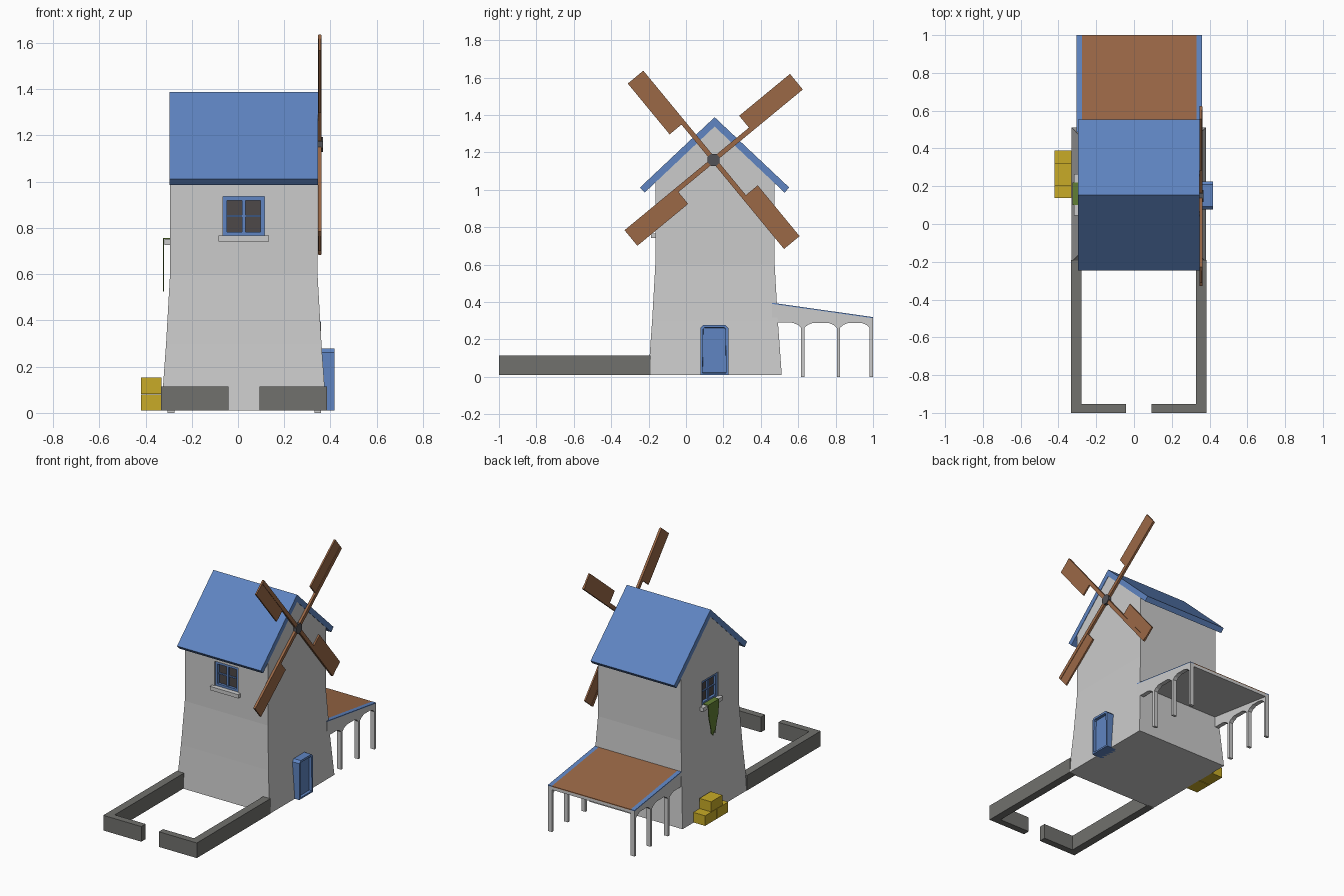
import bpy, bmesh, math
from mathutils import Matrix, Vector

if "Cube" in bpy.data.objects:
    bpy.data.objects.remove(bpy.data.objects["Cube"])

CX, CY = 0.025, 0.155          # centre of the tower


def material(name, rgb):
    m = bpy.data.materials.new(name)
    m.diffuse_color = (*rgb, 1)
    m.use_nodes = True
    m.node_tree.nodes["Principled BSDF"].inputs["Base Color"].default_value = m.diffuse_color
    return m


PLASTER = material("pale_plaster", (0.60, 0.60, 0.60))
BLUE = material("blue_paint", (0.115, 0.235, 0.54))
WOOD = material("brown_wood", (0.33, 0.14, 0.062))
STONE = material("grey_stone", (0.165, 0.165, 0.155))
GLASS = material("dark_glass", (0.075, 0.065, 0.065))
IRON = material("dark_iron", (0.085, 0.085, 0.095))
STRAW = material("yellow_straw", (0.58, 0.41, 0.02))
CLOTH = material("green_cloth", (0.12, 0.21, 0.035))


def finish(name, bm, mat, matrix=None):
    if matrix is not None:
        bm.transform(matrix)
    bmesh.ops.recalc_face_normals(bm, faces=bm.faces)
    me = bpy.data.meshes.new(name)
    bm.to_mesh(me)
    bm.free()
    me.materials.append(mat)
    ob = bpy.data.objects.new(name, me)
    bpy.context.collection.objects.link(ob)
    return ob


def boxes(name, spans, mat, matrix=None):
    """One object from several (x0, x1, y0, y1, z0, z1) boxes."""
    bm = bmesh.new()
    for x0, x1, y0, y1, z0, z1 in spans:
        mid = Matrix.Translation(((x0 + x1) / 2, (y0 + y1) / 2, (z0 + z1) / 2))
        bmesh.ops.create_cube(bm, size=1, matrix=mid @ Matrix.Diagonal((x1 - x0, y1 - y0, z1 - z0, 1)))
    return finish(name, bm, mat, matrix)


def prism_bm(points, x0, x1):
    """Extrude a (y, z) outline along x."""
    bm = bmesh.new()
    a = [bm.verts.new((x0, y, z)) for y, z in points]
    b = [bm.verts.new((x1, y, z)) for y, z in points]
    bm.faces.new(a)
    bm.faces.new(b)
    for i in range(len(a)):
        j = (i + 1) % len(a)
        bm.faces.new((a[i], a[j], b[j], b[i]))
    bmesh.ops.recalc_face_normals(bm, faces=bm.faces)
    return bm


def prism(name, points, x0, x1, mat, matrix=None):
    return finish(name, prism_bm(points, x0, x1), mat, matrix)


# Tower: flared base, straight upper storey, gable top
bm = bmesh.new()
rings = []
for half, z in ((0.357, 0.01), (0.336, 0.3), (0.319, 0.6), (0.319, 1.05)):
    rings.append([bm.verts.new((CX + sx * half, CY + sy * half, z))
                  for sx, sy in ((-1, -1), (1, -1), (1, 1), (-1, 1))])
ridge = [bm.verts.new((CX + s * 0.319, CY - 0.002, 1.36)) for s in (-1, 1)]
bm.faces.new(rings[0])
for lo, hi in zip(rings, rings[1:]):
    for i in range(4):
        j = (i + 1) % 4
        bm.faces.new((lo[i], lo[j], hi[j], hi[i]))
t = rings[-1]
bm.faces.new((t[0], t[1], ridge[1], ridge[0]))
bm.faces.new((t[2], t[3], ridge[0], ridge[1]))
bm.faces.new((t[1], t[2], ridge[1]))
bm.faces.new((t[3], t[0], ridge[0]))
tower = finish("tower", bm, PLASTER)

# Main roof: folded slab
prism("main_roof", [(-0.246, 1.012), (0.153, 1.388), (0.552, 1.012), (0.527, 0.985),
                    (0.153, 1.338), (-0.221, 0.985)], CX - 0.321, CX + 0.322, BLUE)


# Windows: recess, frame with glazing bars, panes and sill (local front is -y)
def window(side, matrix):
    w, h, f, g = 0.09, 0.086, 0.018, 0.007
    cutter = boxes(side + "_window_cutter", [(-w, w, -0.05, 0.035, -h, h)], PLASTER, matrix)
    cutter.hide_render = True
    cutter.display_type = 'WIRE'
    cutter.hide_viewport = False
    mod = tower.modifiers.new(side + "_recess", 'BOOLEAN')
    mod.operation, mod.solver, mod.object = 'DIFFERENCE', 'EXACT', cutter
    boxes(side + "_window_panes", [(-w + f, w - f, 0.026, 0.034, -h + f, h - f)], GLASS, matrix)
    boxes(side + "_window_frame", [
        (-w, -w + f, 0.008, 0.035, -h, h), (w - f, w, 0.008, 0.035, -h, h),
        (-w + f, w - f, 0.008, 0.035, -h, -h + f), (-w + f, w - f, 0.008, 0.035, h - f, h),
        (-g, g, 0.014, 0.03, -h + f, h - f),
        (-w + f, w - f, 0.018, 0.03, -g * 0.6, g * 0.6)], BLUE, matrix)
    boxes(side + "_window_sill", [(-0.109, 0.109, -0.024, 0.02, -h - 0.024, -h + 0.002)], PLASTER, matrix)


window("front", Matrix.Translation((CX, CY - 0.319, 0.851)))
window("left", Matrix.Translation((CX - 0.319, CY, 0.836)) @ Matrix.Rotation(-math.pi / 2, 4, 'Z'))

# Cloth hanging over the left sill
prism("hanging_cloth", [(0.10, 0.754), (0.22, 0.754), (0.212, 0.66), (0.195, 0.60), (0.185, 0.545),
                        (0.165, 0.525), (0.15, 0.56), (0.142, 0.535), (0.128, 0.60), (0.108, 0.66)],
      -0.325, -0.320, CLOTH)
boxes("cloth_fold", [(-0.325, -0.285, 0.10, 0.22, 0.752, 0.757)], CLOTH)

# Door: chamfered block with a sunken panel
bm = prism_bm([(0.077, 0.01), (0.226, 0.01), (0.226, 0.262), (0.210, 0.278),
               (0.093, 0.278), (0.077, 0.262)], 0.33, 0.417)
front = [f for f in bm.faces if f.normal.x > 0.9]
bmesh.ops.inset_individual(bm, faces=front, thickness=0.016)
bmesh.ops.inset_individual(bm, faces=front, thickness=0.001, depth=-0.02)
finish("door", bm, BLUE)

# Sails: four arms, each with a board on one side, and an octagonal hub
hub = Vector((0, 0.148, 1.16))
for k in range(4):
    place = Matrix.Translation(hub) @ Matrix.Rotation(math.radians(39.5 + 90 * k), 4, 'X')
    boxes(f"sail_arm_{k + 1}", [(0.346, 0.362, 0, 0.605, -0.013, 0.013)], WOOD, place)
    boxes(f"sail_board_{k + 1}", [(0.348, 0.359, 0.255, 0.607, -0.013, 0.095)], WOOD, place)
prism("sail_hub", [(0.035 * math.cos(math.radians(22.5 + 45 * i)), 0.035 * math.sin(math.radians(22.5 + 45 * i)))
                   for i in range(8)], 0.343, 0.367, IRON, Matrix.Translation(hub))

# Yard wall with a gap at the front
for side, s in (("left", -1), ("right", 1)):
    outer, inner, gap = CX + s * 0.359, CX + s * 0.304, CX + s * 0.067
    prism_pts = [(outer, -0.19), (outer, -1.0), (gap, -1.0), (gap, -0.953), (inner, -0.953), (inner, -0.19)]
    bm = bmesh.new()
    face = bm.faces.new([bm.verts.new((x, y, 0.01)) for x, y in prism_pts])
    top = bmesh.ops.extrude_face_region(bm, geom=[face], use_keep_orig=True)["geom"]
    bmesh.ops.translate(bm, vec=(0, 0, 0.105), verts=[v for v in top if isinstance(v, bmesh.types.BMVert)])
    finish(side + "_yard_wall", bm, STONE)

# Lean-to: arcaded sides with posts, sloping slab, brown deck and blue edge strips


def slope(y, lift=0.0):
    return 0.387 - (y - 0.48) * 0.142 + lift


outline = [(0.46, 0.29)]
for p in (0.625, 0.815, 0.991):
    a, b = p - 0.009, p + 0.009
    outline += [(a - 0.045, 0.289), (a - 0.016, 0.277), (a, 0.262), (a, 0), (b, 0)]
    if p < 0.9:
        outline += [(b, 0.262), (b + 0.016, 0.277), (b + 0.045, 0.289)]
outline += [(1.0, slope(1.0)), (0.46, slope(0.46))]


def sheet(lo, hi):
    return [(0.46, slope(0.46, lo)), (1.0, slope(1.0, lo)), (1.0, slope(1.0, hi)), (0.46, slope(0.46, hi))]


for side, x0, x1 in (("left", -0.305, -0.275), ("right", 0.33, 0.36)):
    prism(side + "_arcade", outline, x0, x1, PLASTER)
    prism(side + "_lean_to_edge", sheet(0, 0.006), x0, x1, BLUE)
prism("lean_to_slab", sheet(-0.02, 0), -0.275, 0.33, PLASTER)
prism("lean_to_deck", sheet(0, 0.006), -0.275, 0.33, WOOD)

# Straw bales: two below, one on top
for i, (y, z) in enumerate(((0.137, 0.01), (0.266, 0.01), (0.2, 0.082))):
    boxes(f"straw_bale_{i + 1}", [(-0.42, -0.33, y, y + 0.124, z, z + 0.07)], STRAW)
